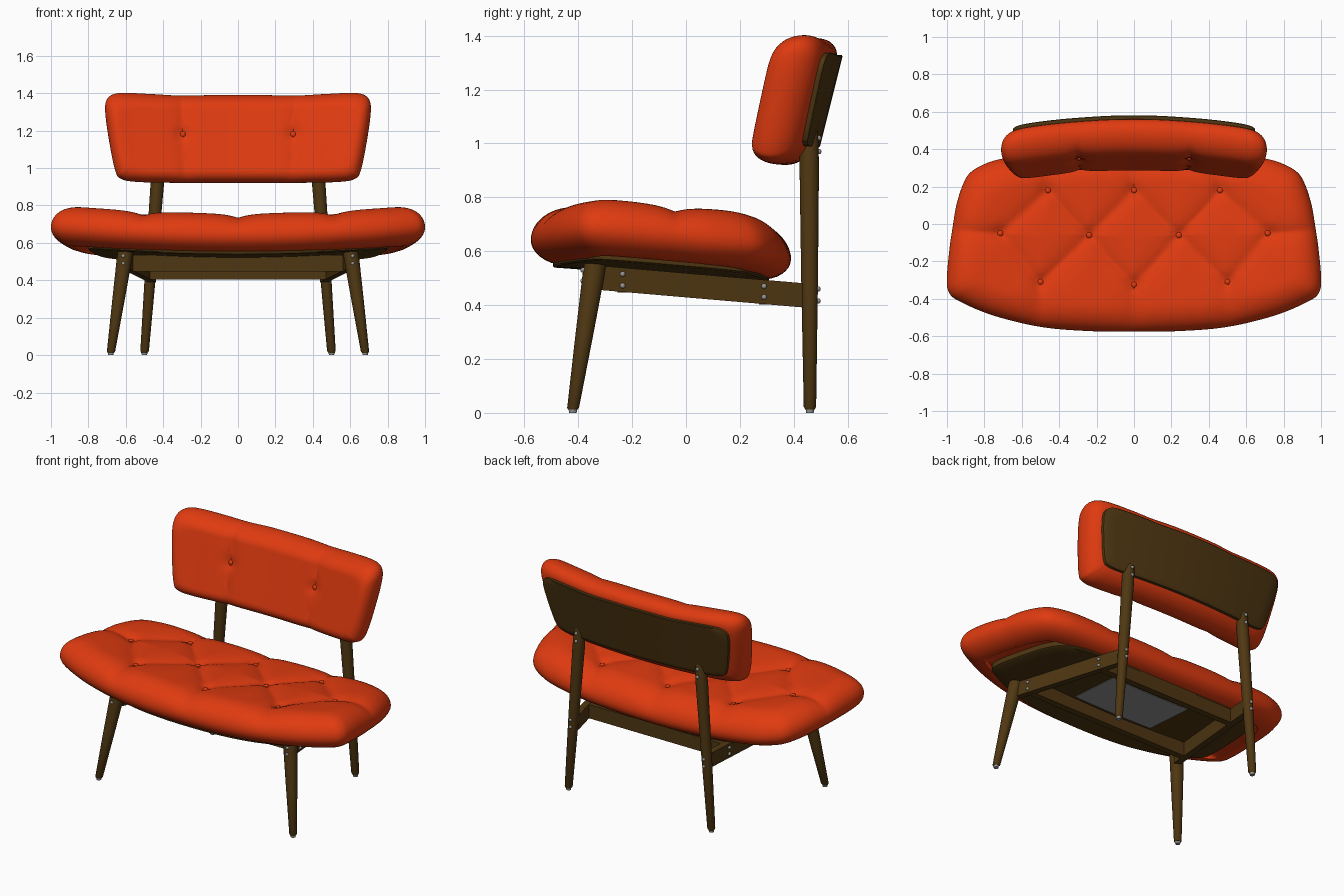
import bpy, bmesh, math
from mathutils import Vector

if "Cube" in bpy.data.objects:
    bpy.data.objects.remove(bpy.data.objects["Cube"])


def material(name, rgb):
    m = bpy.data.materials.new(name)
    m.diffuse_color = (*rgb, 1)
    m.use_nodes = True
    m.node_tree.nodes["Principled BSDF"].inputs["Base Color"].default_value = m.diffuse_color
    return m


RED = material("orange red fabric", (0.74, 0.043, 0.005))
WOOD = material("dark brown wood", (0.078, 0.038, 0.006))
GREY = material("grey metal", (0.30, 0.30, 0.30))


def finish(name, bm, mat, angle=40):
    bmesh.ops.recalc_face_normals(bm, faces=bm.faces)
    me = bpy.data.meshes.new(name)
    bm.to_mesh(me)
    bm.free()
    me.materials.append(mat)
    ob = bpy.data.objects.new(name, me)
    bpy.context.collection.objects.link(ob)
    bpy.ops.object.select_all(action='DESELECT')
    ob.select_set(True)
    bpy.context.view_layer.objects.active = ob
    bpy.ops.object.shade_smooth_by_angle(angle=math.radians(angle))
    return ob


def outline(half, steps=7):
    """Closed smooth curve from a right-hand half outline, mirrored in x."""
    pts = [Vector(p) for p in half] + [Vector((-x, y)) for x, y in half[-2:0:-1]]
    n, out = len(pts), []
    for i in range(n):
        a, b, c, d = (pts[(i + k - 1) % n] for k in range(4))
        for s in range(steps):
            t = s / steps
            out.append(0.5 * (2 * b + (c - a) * t + (2 * a - 5 * b + 4 * c - d) * t * t
                              + (3 * b - a - 3 * c + d) * t ** 3))
    return out


def loft(name, curve, centre, rings, place, mat):
    """Rings (scale a, scale b, height) of the curve, closed by a fan at both ends."""
    bm = bmesh.new()
    cx, cy = centre

    def vert(p, ring):
        return bm.verts.new(place(cx + (p[0] - cx) * ring[0], cy + (p[1] - cy) * ring[1], ring[2]))
    loops = [[vert(p, r) for p in curve] for r in rings]
    n = len(curve)
    for lo, hi in zip(loops, loops[1:]):
        for i in range(n):
            bm.faces.new((lo[i], lo[(i + 1) % n], hi[(i + 1) % n], hi[i]))
    for loop, r in ((loops[0], rings[0]), (loops[-1], rings[-1])):
        c = vert(centre, r)
        for i in range(n):
            bm.faces.new((loop[i], loop[(i + 1) % n], c))
    return finish(name, bm, mat)


def roll(A, B, width, height, steps):
    """Quarter-round edge as rings, from the widest point inwards."""
    out = []
    for i in range(steps + 1):
        t = math.pi / 2 * i / steps
        d = width * (1 - math.cos(t))
        out.append((1 - d / A, 1 - d / B, height * math.sin(t)))
    return out


def inward(ring, steps):
    return [(ring[0] * (1 - i / steps), ring[1] * (1 - i / steps), ring[2]) for i in range(1, steps)]


def seg_dist(p, a, b):
    p, a, b = Vector(p), Vector(a), Vector(b)
    t = max(0, min(1, (p - a).dot(b - a) / (b - a).length_squared))
    return (p - a - (b - a) * t).length


def balls(name, spots, mat, radius, flat=(1, 1, 1)):
    bm = bmesh.new()
    for s in spots:
        r = bmesh.ops.create_uvsphere(bm, u_segments=12, v_segments=8, radius=radius)
        for v in r["verts"]:
            v.co = Vector([v.co[k] * flat[k] + s[k] for k in range(3)])
    return finish(name, bm, mat)


# Seat cushion with tufted creases
seat_half = [(0, -.576), (.25, -.572), (.5, -.55), (.75, -.49), (.93, -.415), (.99, -.365), (1, -.28),
             (.985, -.12), (.97, -.02), (.95, .1), (.915, .21), (.875, .275), (.8, .32), (.7, .35),
             (.5, .375), (.25, .386), (0, .39)]
seat_curve = outline(seat_half)
SC = (0, -.093)
buttons = [(x, .18) for x in (-.46, 0, .46)] + [(-.715, -.05), (-.24, -.06), (.24, -.06), (.715, -.05)] \
    + [(-.5, -.31), (0, -.325), (.5, -.31)]
creases = [(buttons[i], buttons[j]) for i, j in
           ((3, 0), (0, 4), (4, 1), (1, 5), (5, 2), (2, 6), (3, 7), (7, 4), (4, 8), (8, 5), (5, 9), (9, 6))]
creases += [(buttons[i], e) for i, e in ((0, (-.44, .4)), (1, (0, .42)), (2, (.44, .4)), (3, (-1, -.03)),
                                         (6, (1, -.03)), (7, (-.52, -.6)), (8, (0, -.6)), (9, (.52, -.6)))]
TOP = .128


def tuft(x, y):
    d = min(seg_dist((x, y), a, b) for a, b in creases)
    b = min(math.hypot(x - p[0], y - p[1]) for p in buttons)
    return .026 * math.exp(-math.hypot(d, .004) / .06) + .014 * math.exp(-(b / .04) ** 2)


def on_seat(x, y, h):
    z = .60 - .072 * y + .06 * x * x + h
    return (x, y, z - tuft(x, y) * h / TOP if h > 0 else z)


top = roll(1, .483, .16, TOP, 14)
low = roll(1, .483, .12, -.085, 8)
recess = [(.84, .76, -.06)]
seat_rings = inward(top[-1], 38)[::-1] + top[::-1] + low[1:] + recess + inward(recess[0], 5)
loft("seat_cushion", seat_curve, SC, seat_rings, on_seat, RED)
balls("seat_buttons", [on_seat(x, y, TOP) for x, y in buttons], RED, .017, (1, 1, .7))

# Curved board under the seat, with a grey plate
bottom = (.79, .82, -.096)
loft("seat_board", seat_curve, SC, [(.80, .83, -.055), (.80, .83, -.09), bottom] + inward(bottom, 8),
     on_seat, WOOD)
bm = bmesh.new()
bmesh.ops.create_grid(bm, x_segments=10, y_segments=2, size=1)
for v in bm.verts:
    v.co = on_seat(v.co.x * .28, v.co.y * .17 - .02, -.1)
bmesh.ops.solidify(bm, geom=bm.faces[:], thickness=.003)
finish("underside_plate", bm, GREY)

# Backrest cushion, curved round the sitter and leaning back
back_half = [(0, .92), (.3, .921), (.52, .925), (.62, .94), (.656, .985), (.69, 1.15), (.71, 1.3),
             (.702, 1.365), (.665, 1.395), (.6, 1.402), (.45, 1.395), (.3, 1.387), (.15, 1.39), (0, 1.39)]
back_curve = outline(back_half, 12)
BC = (0, 1.16)
FRONT = .10


def on_back(x, z, h):
    """h runs forward from the middle of the cushion thickness."""
    if h > 0:
        d = abs(abs(x) - (.295 + .04 * (z - 1.16)))
        b = math.hypot(d, z - 1.18)
        h -= (.018 * math.exp(-math.hypot(d, .003) / .04) + .012 * math.exp(-(b / .04) ** 2)) * h / FRONT
    return (x, .50 + .25 * (z - 1) - .14 * x * x - .11 - h, z)


front = roll(.71, .24, .075, FRONT, 10)
rear = roll(.71, .24, .08, -.09, 8)
back_rings = inward(front[-1], 30)[::-1] + front[::-1] + rear[1:] + inward(rear[-1], 8)
loft("backrest_cushion", back_curve, BC, back_rings, on_back, RED)
balls("backrest_buttons", [on_back(x, 1.18, FRONT) for x in (-.295, .295)], RED, .017, (1, .7, 1))
face = (.90, .71, -.11)
loft("backrest_panel", back_curve, BC, [(.91, .73, -.08), (.91, .73, -.106), face] + inward(face, 10),
     on_back, WOOD)


# Round tapered legs, given as a foot, a head and (fraction, radius) steps
def leg(name, foot, head, steps, sides=24):
    bm = bmesh.new()
    foot, head = Vector(foot), Vector(head)
    loops = []
    for t, r in steps:
        c = foot.lerp(head, t)
        loops.append([bm.verts.new(c + Vector((r * math.cos(a), r * math.sin(a), 0)))
                      for a in (2 * math.pi * i / sides for i in range(sides))])
    for lo, hi in zip(loops, loops[1:]):
        for i in range(sides):
            bm.faces.new((lo[i], lo[(i + 1) % sides], hi[(i + 1) % sides], hi[i]))
    bm.faces.new(loops[0])
    bm.faces.new(loops[-1])
    return finish(name, bm, GREY if "glide" in name else WOOD)


# Straight wooden bars as the hull of eight corners
def bar(name, corners):
    bm = bmesh.new()
    for c in corners:
        bm.verts.new(c)
    bmesh.ops.convex_hull(bm, input=bm.verts[:])
    return finish(name, bm, WOOD, 20)


bolts = []
for s, side in ((1, "right"), (-1, "left")):
    leg("front_leg_" + side, (.68 * s, -.42, .012), (.60 * s, -.335, .565),
        [(0, .017), (.012, .022), (.5, .033), (.9, .041), (1, .041)])
    leg("front_glide_" + side, (.68 * s, -.42, 0), (.68 * s, -.42, .014), [(0, .014), (1, .016)])
    leg("back_leg_" + side, (.50 * s, .46, .012), (.42 * s, .457, 1.07),
        [(0, .017), (.01, .023), (.45, .031), (.85, .036), (.96, .034), (.985, .029), (1, .018)])
    leg("back_glide_" + side, (.50 * s, .46, 0), (.50 * s, .46, .014), [(0, .014), (1, .016)])
    bar("side_rail_" + side, [((x + w) * s, y, z) for x, y, zs in
                              ((.595, -.33, (.457, .547)), (.458, .45, (.39, .48)))
                              for w in (-.02, .02) for z in zs])
    bolts += [(.613 * s, -.382, z) for z in (.53, .49)]
    bolts += [(.600 * s, -.235, z) for z in (.515, .472)]
    bolts += [(.508 * s, .29, z) for z in (.47, .43)]
    bolts += [(.467 * s, .49, z) for z in (.46, .415)]
    bolts += [(.425 * s, .493, z) for z in (1.02, .97)]
balls("bolts", bolts, GREY, .01)

for name, y, w, z0, z1 in (("front_crossbar", -.235, .57, .447, .535), ("rear_crossbar", .29, .48, .403, .49)):
    bar(name, [(x, y + d, z) for x in (-w, w) for d in (-.02, .02) for z in (z0, z1)])
